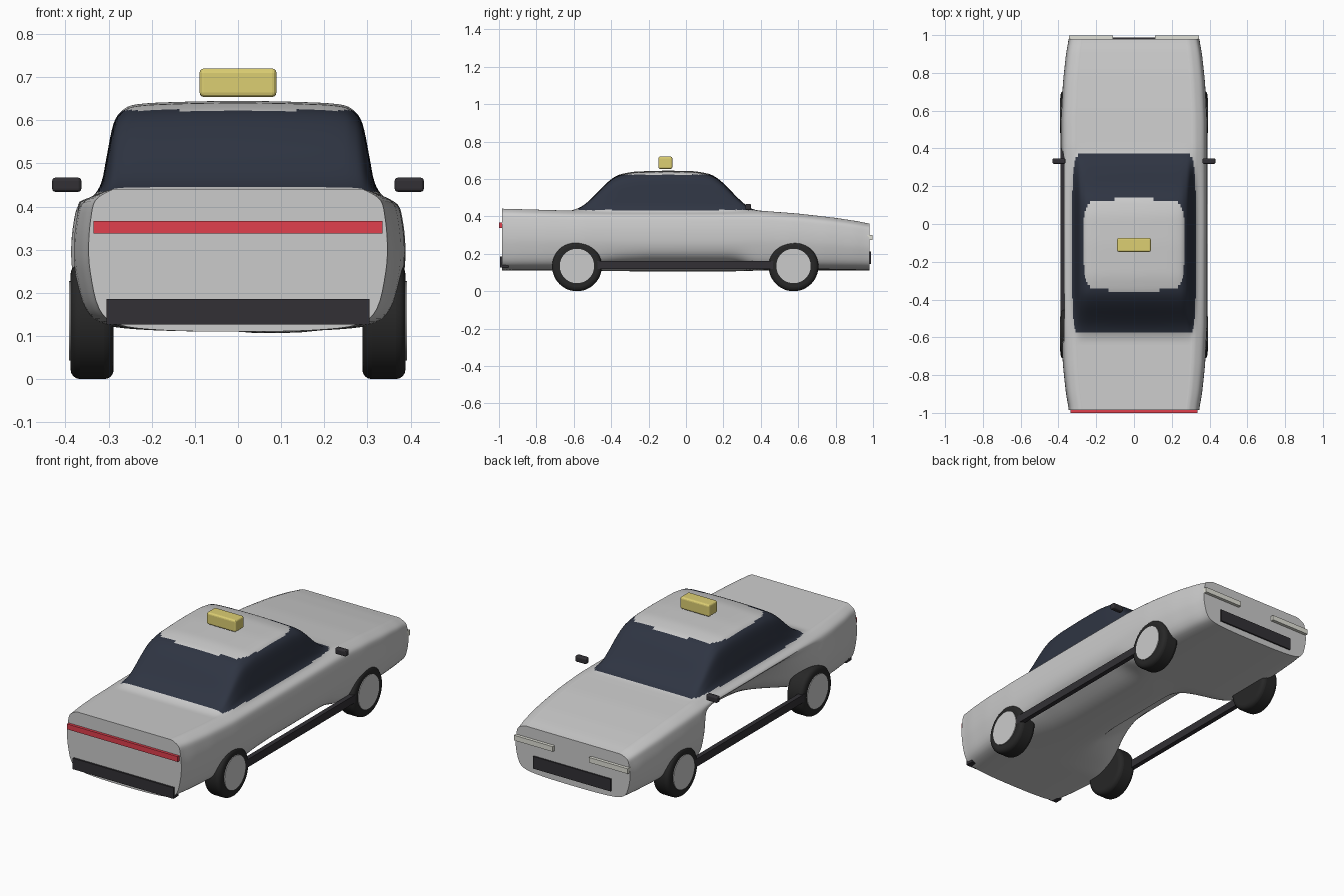
import bpy, bmesh, math

if "Cube" in bpy.data.objects:
    bpy.data.objects.remove(bpy.data.objects["Cube"])


def material(name, rgb):
    m = bpy.data.materials.new(name)
    m.diffuse_color = (*rgb, 1)
    m.use_nodes = True
    m.node_tree.nodes["Principled BSDF"].inputs["Base Color"].default_value = m.diffuse_color
    return m


DARK = material("dark_trim", (0.032, 0.03, 0.035))
TYRE = material("rubber", (0.02, 0.02, 0.02))
GLASS = material("tinted_glass", (0.028, 0.035, 0.055))
RED = material("red_lens", (0.75, 0.05, 0.075))
YELLOW = material("yellow_sign", (0.72, 0.62, 0.17))
LAMP = material("lamp", (0.75, 0.75, 0.68))


def smooth(ob, angle=35):
    bpy.ops.object.select_all(action='DESELECT')
    ob.select_set(True)
    bpy.context.view_layer.objects.active = ob
    bpy.ops.object.shade_smooth_by_angle(angle=math.radians(angle))


def box(name, lo, hi, mat, bevel=0.0):
    bpy.ops.mesh.primitive_cube_add(size=1, location=[(a + b) / 2 for a, b in zip(lo, hi)])
    ob = bpy.context.object
    ob.name = name
    ob.scale = [b - a for a, b in zip(lo, hi)]
    bpy.ops.object.transform_apply(location=False, rotation=False, scale=True)
    ob.data.materials.append(mat)
    if bevel:
        mod = ob.modifiers.new("bevel", 'BEVEL')
        mod.width, mod.segments = bevel, 3
    return ob


def cylinder(name, radius, x0, x1, y, z, mat=None, bevel=0.0):
    bpy.ops.mesh.primitive_cylinder_add(vertices=48, radius=radius, depth=abs(x1 - x0),
                                        location=((x0 + x1) / 2, y, z),
                                        rotation=(0, math.pi / 2, 0))
    ob = bpy.context.object
    ob.name = name
    if mat:
        ob.data.materials.append(mat)
    smooth(ob)
    if bevel:
        mod = ob.modifiers.new("bevel", 'BEVEL')
        mod.width, mod.segments, mod.limit_method = bevel, 4, 'ANGLE'
    return ob


def lin(table, y):
    if y <= table[0][0]:
        return table[0][1]
    for (a, va), (b, vb) in zip(table, table[1:]):
        if y <= b:
            return va + (vb - va) * (y - a) / (b - a)
    return table[-1][1]


def curve(table, y):
    return sum(lin(table, y + d) for d in (-.025, -.012, 0, .012, .025)) / 5


# Body outlines along the length: half width, deck height, roof height, left undercut
WIDTH = [(-.98, .345), (-.9, .36), (-.75, .376), (-.55, .386), (0, .388),
         (.55, .386), (.75, .376), (.9, .36), (.98, .345)]
DECK = [(-.98, .441), (-.6, .43), (.4, .43), (.6, .415), (.8, .392), (.93, .372), (.98, .36)]
ROOF = [(-.61, .43), (-.55, .455), (-.5, .5), (-.43, .575), (-.37, .622), (-.28, .64),
        (-.1, .645), (.05, .642), (.14, .625), (.2, .58), (.27, .505), (.33, .45), (.38, .43)]
CUT = [(-.64, 0), (-.5, .35), (-.35, .8), (-.2, 1), (.23, 1), (.28, .85), (.34, .3), (.38, 0)]
# Half section: width fraction, fraction of lower body height, fraction of cabin height
SECTION = [(0, 0, 0), (.5, .01, 0), (.8, .05, 0), (.93, .16, 0), (.99, .42, 0), (1, .62, 0),
           (.985, .8, 0), (.955, .92, 0), (.865, .985, 0), (.815, 1, .13), (.785, 1, .4),
           (.745, 1, .75), (.69, 1, .9), (.6, 1, .965), (.35, 1, .99), (0, 1, 1)]
FLOOR = .11


def ring(y):
    w, d, cut = curve(WIDTH, y), curve(DECK, y), curve(CUT, y)
    h = max(0, curve(ROOF, y) - d) if -.65 < y < .42 else 0
    half = [(fx * w, FLOOR + f * (d - FLOOR) + g * h) for fx, f, g in SECTION]
    right = [(x, z + (.03 * cut if 2 <= i <= 3 else 0)) for i, (x, z) in enumerate(half)]
    left = []
    for i, (x, z) in enumerate(half):
        if i < 7:  # the left flank is cut back to a slope between the wheels
            k = i / 7
            x += cut * (half[7][0] * k - x)
            z += cut * (FLOOR + (half[7][1] - FLOOR) * k - z)
        left.append((-x, z))
    pts = right + left[-2:0:-1]
    n, out = len(pts), []
    for i in range(n):
        p0, p1, p2, p3 = (pts[(i + k) % n] for k in (-1, 0, 1, 2))
        for s in range(4):
            t = s / 4
            out.append([.5 * (2 * b + (c - a) * t + (2 * a - 5 * b + 4 * c - e) * t * t
                              + (3 * b - a - 3 * c + e) * t ** 3)
                        for a, b, c, e in zip(p0, p1, p2, p3)])
    return [(x, y, z) for x, z in out]


# Body shell with glass faces
bm = bmesh.new()
STEPS = 110
rows = [[bm.verts.new(p) for p in ring(-.985 + 1.965 * i / STEPS)] for i in range(STEPS + 1)]
for a, b in zip(rows, rows[1:]):
    for j in range(len(a)):
        k = (j + 1) % len(a)
        f = bm.faces.new((a[j], a[k], b[k], b[j]))
        c = f.calc_center_median()
        if -.58 < c.y < .375 and .434 < c.z < .623:
            f.material_index = 1
bm.faces.new(rows[0])
bm.faces.new(rows[-1])
bmesh.ops.recalc_face_normals(bm, faces=bm.faces)
mesh = bpy.data.meshes.new("body")
bm.to_mesh(mesh)
bm.free()
mesh.materials.append(None)
mesh.materials.append(GLASS)
body = bpy.data.objects.new("body", mesh)
bpy.context.collection.objects.link(body)
smooth(body, 45)

# Wheels, sills, mirrors and headlights on both sides
for side, s in (("right", 1), ("left", -1)):
    def side_box(name, x0, x1, y0, y1, z0, z1, mat, bevel=0.0):
        xs = sorted((s * x0, s * x1))
        return box(side + name, (xs[0], y0, z0), (xs[1], y1, z1), mat, bevel)

    for end, y in (("front", .575), ("rear", -.583)):
        cylinder(f"{side}_{end}_tyre", .133, s * .288, s * .388, y, .133, TYRE, .022)
        cylinder(f"{side}_{end}_hub", .092, s * .34, s * .392, y, .135)
    side_box("_sill", .362, .388, -.5, .5, .12, .163, DARK)
    side_box("_mirror", .363, .431, .318, .348, .434, .467, DARK, .008)
    side_box("_headlight", .11, .345, .965, .997, .274, .302, LAMP)

# Front grille, rear light strip, rear bumper
box("grille", (-.235, .96, .145), (.235, .988, .212), DARK)
box("rear_light_strip", (-.335, -1, .338), (.335, -.975, .367), RED)
box("rear_bumper", (-.305, -.995, .126), (.305, -.95, .186), DARK)

# Roof sign
box("roof_sign", (-.089, -.148, .654), (.089, -.073, .72), YELLOW, .01)
